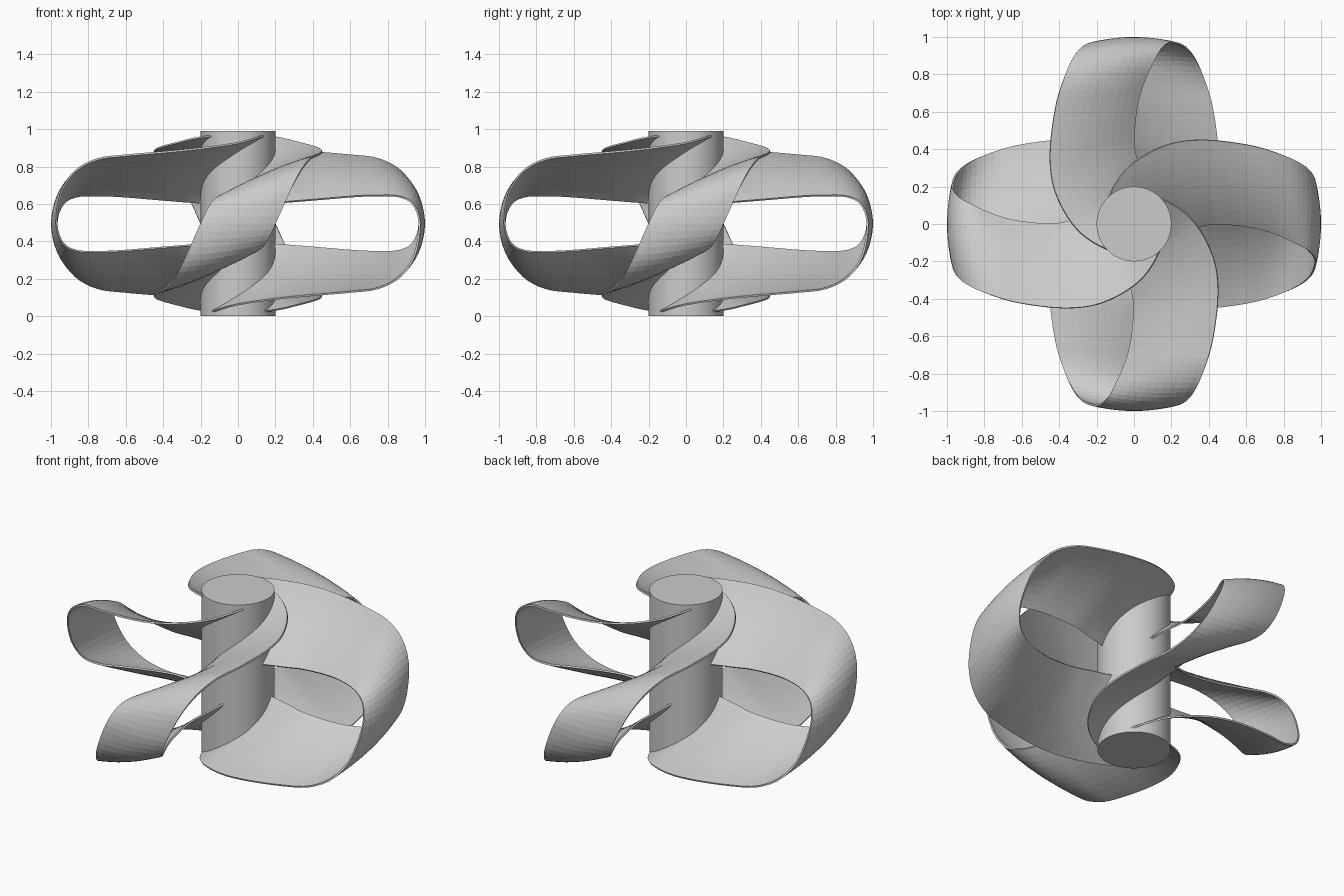
import bpy, math
from mathutils import Vector

if "Cube" in bpy.data.objects:
    bpy.data.objects.remove(bpy.data.objects["Cube"])

TOP = 0.99       # hub height
STEPS = 4        # spline subdivisions per control segment
ACROSS = 10      # faces across the blade
CAMBER = 0.025

# One edge of the looped blade that points to +x: upper root -> tip -> lower root
EDGE = [Vector(p) for p in (
    (-.19, 0, .98), (-.11, .2, .957), (0, .33, .927), (.18, .425, .9), (.37, .45, .88),
    (.6, .425, .86), (.75, .385, .84), (.87, .335, .775), (.945, .275, .66),
    (.97, .2, .495),
    (.935, .145, .39), (.86, .1, .35), (.75, .05, .345), (.62, .015, .35), (.44, 0, .365),
    (.32, .02, .375), (.22, .035, .383), (.18, .045, .387), (.14, .05, .39))]


def spline(pts):
    """Catmull-Rom curve through the points."""
    ext = [2 * pts[0] - pts[1]] + pts + [2 * pts[-1] - pts[-2]]
    out = []
    for a, b, c, d in zip(ext, ext[1:], ext[2:], ext[3:]):
        for k in range(STEPS):
            t = k / STEPS
            out.append(0.5 * (2 * b + (c - a) * t + (2 * a - 5 * b + 4 * c - d) * t ** 2
                              + (3 * b - a - 3 * c + d) * t ** 3))
    return out + [pts[-1]]


# The second edge is the first one turned half a turn about the blade axis
edge_a = spline(EDGE)
edge_b = [Vector((p.x, -p.y, TOP - p.z)) for p in reversed(edge_a)]
mid = [(p + q) / 2 for p, q in zip(edge_a, edge_b)]

# Cambered strip between the two edges
verts, faces = [], []
n = len(edge_a)
for i, (p, q) in enumerate(zip(edge_a, edge_b)):
    tangent = mid[min(i + 1, n - 1)] - mid[max(i - 1, 0)]
    normal = (q - p).cross(tangent).normalized()
    for j in range(ACROSS + 1):
        u = j / ACROSS
        verts.append(p.lerp(q, u) + normal * CAMBER * 4 * u * (1 - u))
row = ACROSS + 1
for i in range(n - 1):
    for j in range(ACROSS):
        a = i * row + j
        faces.append((a, a + 1, a + row + 1, a + row))
mesh = bpy.data.meshes.new("blade")
mesh.from_pydata(verts, [], faces)

# Four looped blades around the hub
for k in range(4):
    blade = bpy.data.objects.new(f"blade_{k + 1}", mesh)
    blade.rotation_euler.z = k * math.pi / 2
    bpy.context.collection.objects.link(blade)
    solid = blade.modifiers.new("thickness", 'SOLIDIFY')
    solid.thickness = 0.01
    solid.offset = 0

# Central hub
bpy.ops.mesh.primitive_cylinder_add(vertices=64, radius=0.2, depth=TOP, location=(0, 0, TOP / 2))
bpy.context.object.name = "hub"
bpy.ops.object.shade_smooth_by_angle()
